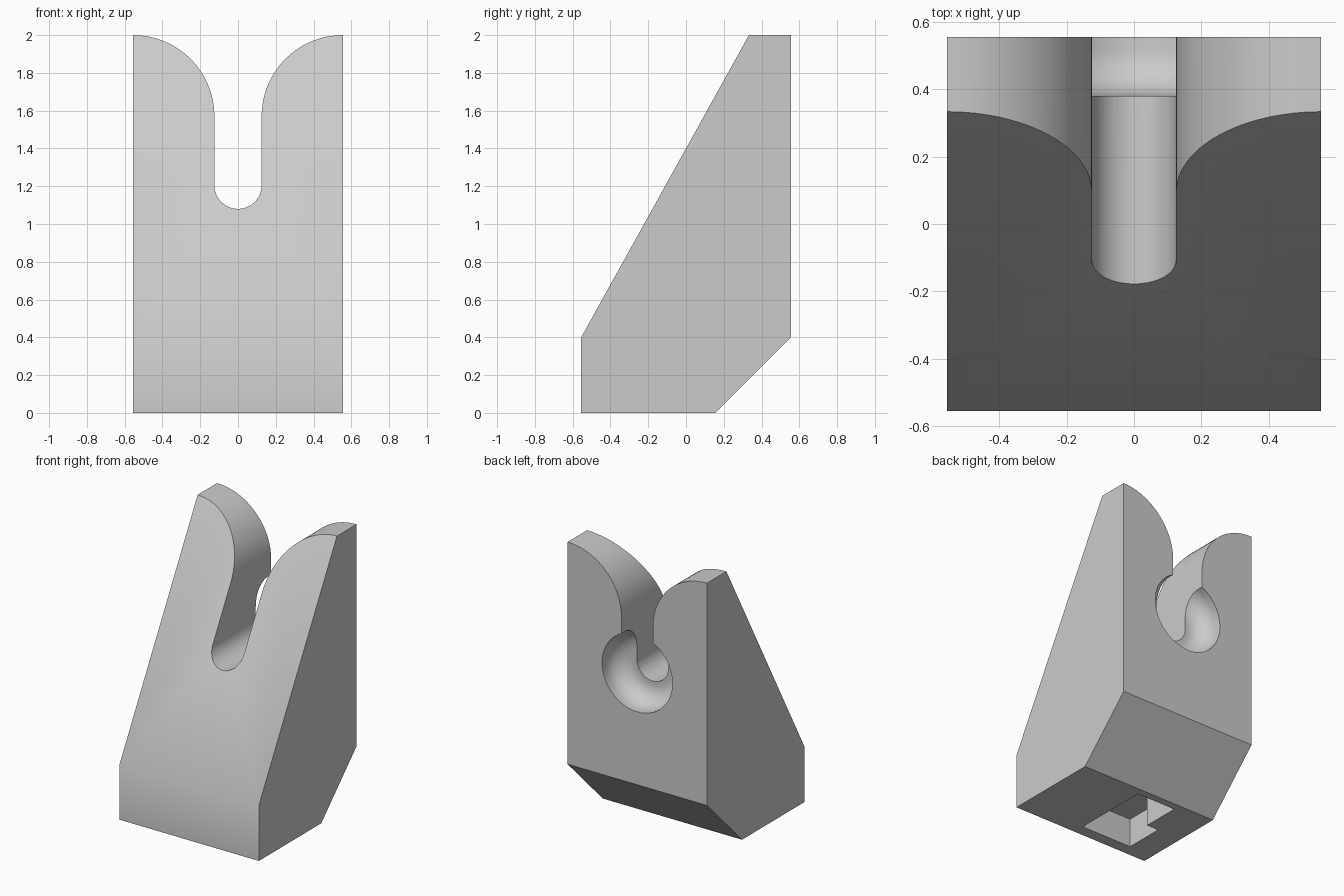
import bpy, bmesh, math
from mathutils import Vector, Matrix

cube = bpy.data.objects.get("Cube")
if cube:
    bpy.data.objects.remove(cube, do_unlink=True)

HALF = 0.555      # half width and half depth of the block
SLOT = 0.125      # slot half width
EYE_Z = 1.205     # centre of the slot bottom and of the round recess
X, Y, Z = Vector((1, 0, 0)), Vector((0, 1, 0)), Vector((0, 0, 1))


def finish(name, bm):
    bmesh.ops.recalc_face_normals(bm, faces=bm.faces)
    mesh = bpy.data.meshes.new(name)
    bm.to_mesh(mesh)
    bm.free()
    obj = bpy.data.objects.new(name, mesh)
    bpy.context.collection.objects.link(obj)
    return obj


def prism(name, outline, u, v, start, depth):
    """Outline in the u-v plane, extruded by depth from start."""
    bm = bmesh.new()
    face = bm.faces.new([bm.verts.new(u * a + v * b + start) for a, b in outline])
    side = bmesh.ops.extrude_face_region(bm, geom=[face])["geom"]
    moved = [g for g in side if isinstance(g, bmesh.types.BMVert)]
    bmesh.ops.translate(bm, verts=moved, vec=depth)
    return finish(name, bm)


def arc(cx, cy, r, a0, a1, n):
    steps = [math.radians(a0 + (a1 - a0) * i / n) for i in range(n + 1)]
    return [(cx + r * math.cos(t), cy + r * math.sin(t)) for t in steps]


# Wedge-shaped body, side profile
profile = [(-HALF, 0), (0.155, 0), (HALF, 0.4), (HALF, 2), (0.333, 2), (-HALF, 0.4)]
body = prism("holder_body", profile, Y, Z, -X * HALF, X * 2 * HALF)

# Flared slot running front to back
flare = HALF - SLOT
right = arc(HALF, 2 - flare, flare, 180, 90, 24) + [(HALF + 0.1, 2), (HALF + 0.1, 2.2)]
left = [(-x, z) for x, z in reversed(right)]
bottom = arc(0, EYE_Z, SLOT, 180, 360, 24)
slot = prism("slot_cutter", bottom + right + left, X, Z, -Y, Y * 2)

# Round recess with a filleted floor in the back
bm = bmesh.new()
fillet = 0.135
rings = [(0, 0.38)] + arc(0.28 - fillet, 0.38 + fillet, fillet, -90, 0, 12)
rings += [(0.28, 0.7), (0, 0.7)]
verts = [bm.verts.new((r, y, EYE_Z)) for r, y in rings]
edges = [bm.edges.new(pair) for pair in zip(verts, verts[1:])]
bmesh.ops.spin(bm, geom=verts + edges, cent=(0, 0, EYE_Z), axis=Y,
               angle=2 * math.pi, steps=64)
bmesh.ops.remove_doubles(bm, verts=bm.verts, dist=1e-4)
recess = finish("recess_cutter", bm)

# Stepped pocket in the underside
pocket_shape = [(0.05, -0.47), (0.05, 0.1), (-0.265, 0.1), (-0.265, -0.18),
                (-0.36, -0.18), (-0.36, -0.47)]
pocket = prism("pocket_cutter", pocket_shape, X, Y, -Z * 0.1, Z * 0.31)

# Cut the body
bpy.ops.object.select_all(action="DESELECT")
bpy.context.view_layer.objects.active = body
body.select_set(True)
for cutter in (slot, recess, pocket):
    cutter.hide_render = True
    mod = body.modifiers.new(cutter.name, "BOOLEAN")
    mod.operation, mod.solver, mod.object = "DIFFERENCE", "EXACT", cutter
    bpy.ops.object.modifier_apply(modifier=mod.name)
    bpy.data.objects.remove(cutter, do_unlink=True)

# Plain grey finish
grey = bpy.data.materials.new("light_grey")
grey.use_nodes = True
colour = (0.6, 0.6, 0.6, 1)
grey.diffuse_color = colour
grey.node_tree.nodes["Principled BSDF"].inputs["Base Color"].default_value = colour
body.data.materials.clear()
body.data.materials.append(grey)
bpy.ops.object.shade_smooth_by_angle(angle=math.radians(30))
